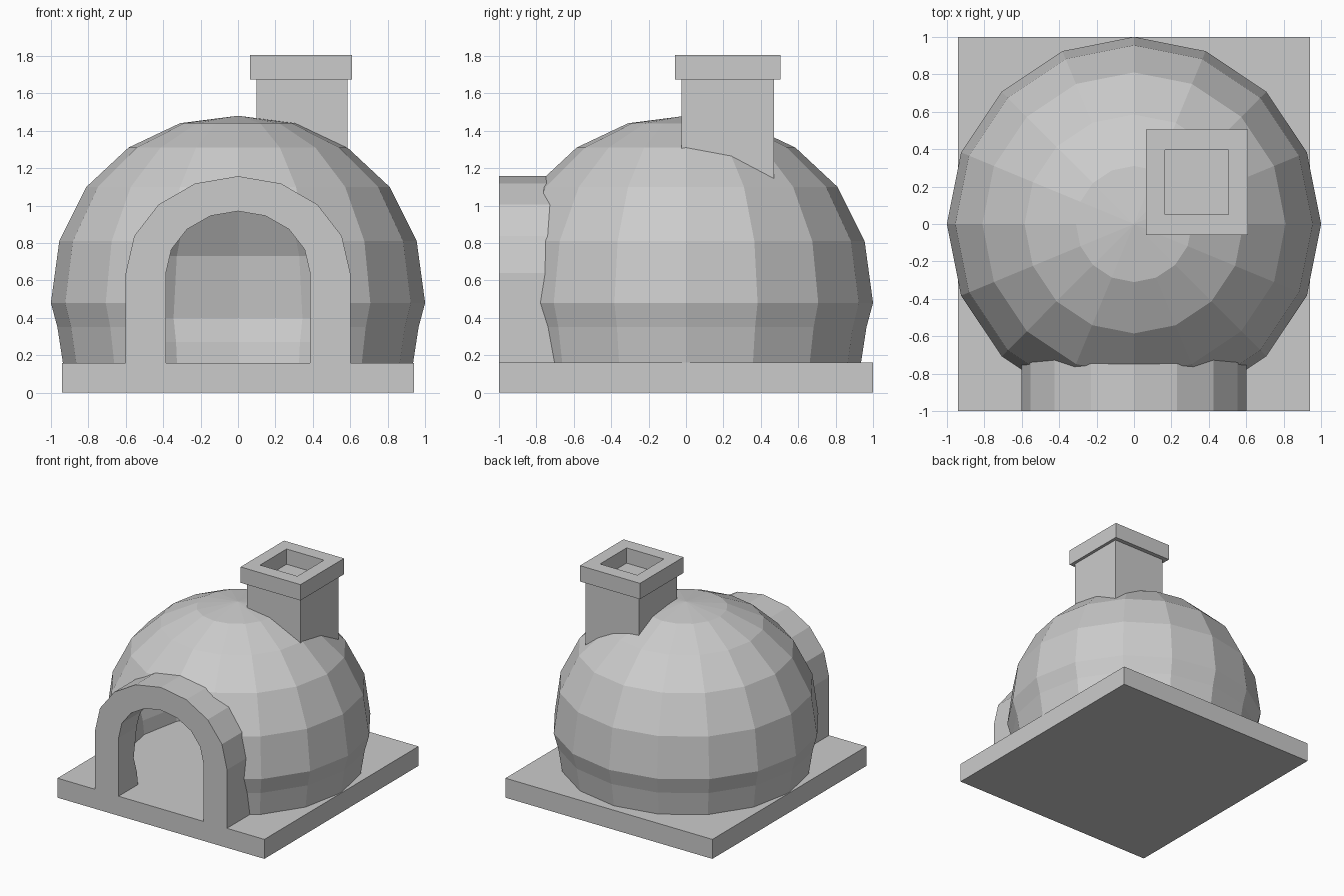
import bpy, bmesh
from math import sin, cos, pi

if "Cube" in bpy.data.objects:
    bpy.data.objects.remove(bpy.data.objects["Cube"])


def finish(bm, name):
    bmesh.ops.recalc_face_normals(bm, faces=bm.faces)
    me = bpy.data.meshes.new(name)
    bm.to_mesh(me)
    bm.free()
    ob = bpy.data.objects.new(name, me)
    bpy.context.collection.objects.link(ob)
    return ob


def box(name, x0, x1, y0, y1, z0, z1):
    bm = bmesh.new()
    bmesh.ops.create_cube(bm, size=1)
    for v in bm.verts:
        v.co = ((x0 + x1) / 2 + v.co.x * (x1 - x0),
                (y0 + y1) / 2 + v.co.y * (y1 - y0),
                (z0 + z1) / 2 + v.co.z * (z1 - z0))
    return finish(bm, name)


def lathe(name, profile, top, sides=16):
    bm = bmesh.new()
    rings = [[bm.verts.new((r * cos(2 * pi * i / sides), r * sin(2 * pi * i / sides), z))
              for i in range(sides)] for r, z in profile]
    tip = bm.verts.new((0, 0, top))
    bm.faces.new(rings[0])
    for i in range(sides):
        j = (i + 1) % sides
        for a, b in zip(rings, rings[1:]):
            bm.faces.new((a[i], a[j], b[j], b[i]))
        bm.faces.new((rings[-1][i], rings[-1][j], tip))
    return finish(bm, name)


def arch_line(rx, rz, z0, spring=0.64, n=8):
    pts = [(rx * cos(pi * i / n), spring + rz * sin(pi * i / n)) for i in range(n + 1)]
    return [(rx, z0)] + pts + [(-rx, z0)]


def extrude_y(name, quads_or_ngons, y0, y1):
    bm = bmesh.new()
    for poly in quads_or_ngons:
        bm.faces.new([bm.verts.new((x, y0, z)) for x, z in poly])
    bmesh.ops.remove_doubles(bm, verts=bm.verts, dist=1e-5)
    ext = bmesh.ops.extrude_face_region(bm, geom=bm.faces[:], use_keep_orig=True)
    for v in ext["geom"]:
        if isinstance(v, bmesh.types.BMVert):
            v.co.y = y1
    return finish(bm, name)


def cut(ob, *cutters):
    bpy.context.view_layer.objects.active = ob
    for c in cutters:
        m = ob.modifiers.new("cut", 'BOOLEAN')
        m.operation = 'DIFFERENCE'
        m.solver = 'EXACT'
        m.object = c
        bpy.ops.object.modifier_apply(modifier=m.name)


# Base slab
box("base_slab", -0.94, 0.94, -1, 1, 0, 0.16)

# Dome, with a hollow of the same shape inside it
profile = [(0.935, 0.155), (0.965, 0.35), (1.0, 0.48), (0.955, 0.81),
           (0.81, 1.1), (0.585, 1.31), (0.31, 1.44)]
dome = lathe("oven_dome", profile, 1.48)
hollow = lathe("hollow_cutter", [(0.84, 0.05)] + [(r - 0.1, z - 0.08) for r, z in profile[1:]], 1.39)

# Door arch: a band between two arch lines
outer, inner = arch_line(0.6, 0.517, 0.16), arch_line(0.385, 0.33, 0.16)
band = [(outer[i], outer[i + 1], inner[i + 1], inner[i]) for i in range(len(outer) - 1)]
arch = extrude_y("door_arch", band, -1, -0.55)
doorway = extrude_y("doorway_cutter", [arch_line(0.45, 0.40, 0.05)], -1.2, -0.4)

# Chimney stack and cap with a square flue
stack = box("chimney_stack", 0.1, 0.585, -0.025, 0.47, 1.0, 1.68)
cap = box("chimney_cap", 0.065, 0.61, -0.06, 0.505, 1.675, 1.805)
flue = box("flue_cutter", 0.165, 0.505, 0.05, 0.395, 1.66, 1.9)

# Carve the hollow, doorway and flue, then drop the cutters
cut(dome, hollow, doorway)
cut(arch, hollow)
cut(stack, hollow)
cut(cap, flue)
for c in (hollow, doorway, flue):
    bpy.data.objects.remove(c)
